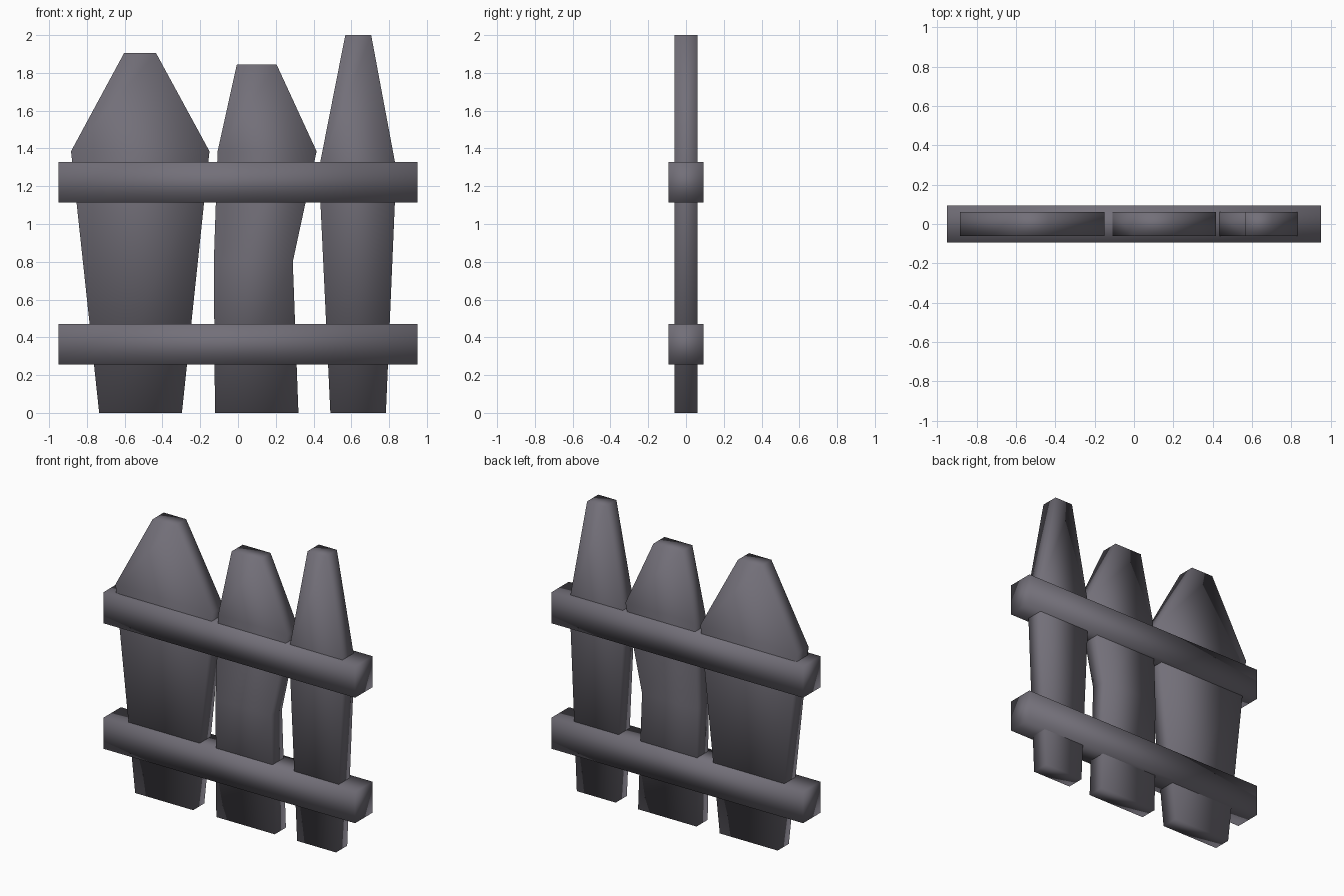
import bpy

if "Cube" in bpy.data.objects:
    bpy.data.objects.remove(bpy.data.objects["Cube"])

wood = bpy.data.materials.new("slate_grey_wood")
wood.diffuse_color = (0.17, 0.16, 0.19, 1)
wood.use_nodes = True
wood.node_tree.nodes["Principled BSDF"].inputs["Base Color"].default_value = wood.diffuse_color


def board(name, rows, half_depth):
    """Loft a plank from rows of (z, left x, right x)."""
    verts, faces = [], []
    for z, left, right in rows:
        verts += [(left, -half_depth, z), (right, -half_depth, z),
                  (right, half_depth, z), (left, half_depth, z)]
    for r in range(len(rows) - 1):
        for i in range(4):
            a, b = r * 4 + i, r * 4 + (i + 1) % 4
            faces.append((a, b, b + 4, a + 4))
    n = len(verts)
    faces += [(3, 2, 1, 0), (n - 4, n - 3, n - 2, n - 1)]
    mesh = bpy.data.meshes.new(name)
    mesh.from_pydata(verts, [], faces)
    mesh.materials.append(wood)
    # the boards are smooth shaded across every edge
    for p in mesh.polygons:
        p.use_smooth = True
    obj = bpy.data.objects.new(name, mesh)
    bpy.context.collection.objects.link(obj)
    return obj


# Pickets: uneven, tapering downward, with blunt points
board("wide_picket", [(0, -0.735, -0.297), (1.385, -0.884, -0.151),
                      (1.905, -0.603, -0.434)], 0.06)
board("bent_picket", [(0, -0.122, 0.32), (0.80, -0.128, 0.29),
                      (1.385, -0.108, 0.416), (1.845, -0.006, 0.204)], 0.06)
board("narrow_picket", [(0, 0.489, 0.783), (1.29, 0.428, 0.838),
                        (2.0, 0.568, 0.705)], 0.06)

# Horizontal rails enclosing the pickets
for name, z in (("lower_rail", 0.257), ("upper_rail", 1.114)):
    board(name, [(z, -0.95, 0.95), (z + 0.213, -0.95, 0.95)], 0.093)
